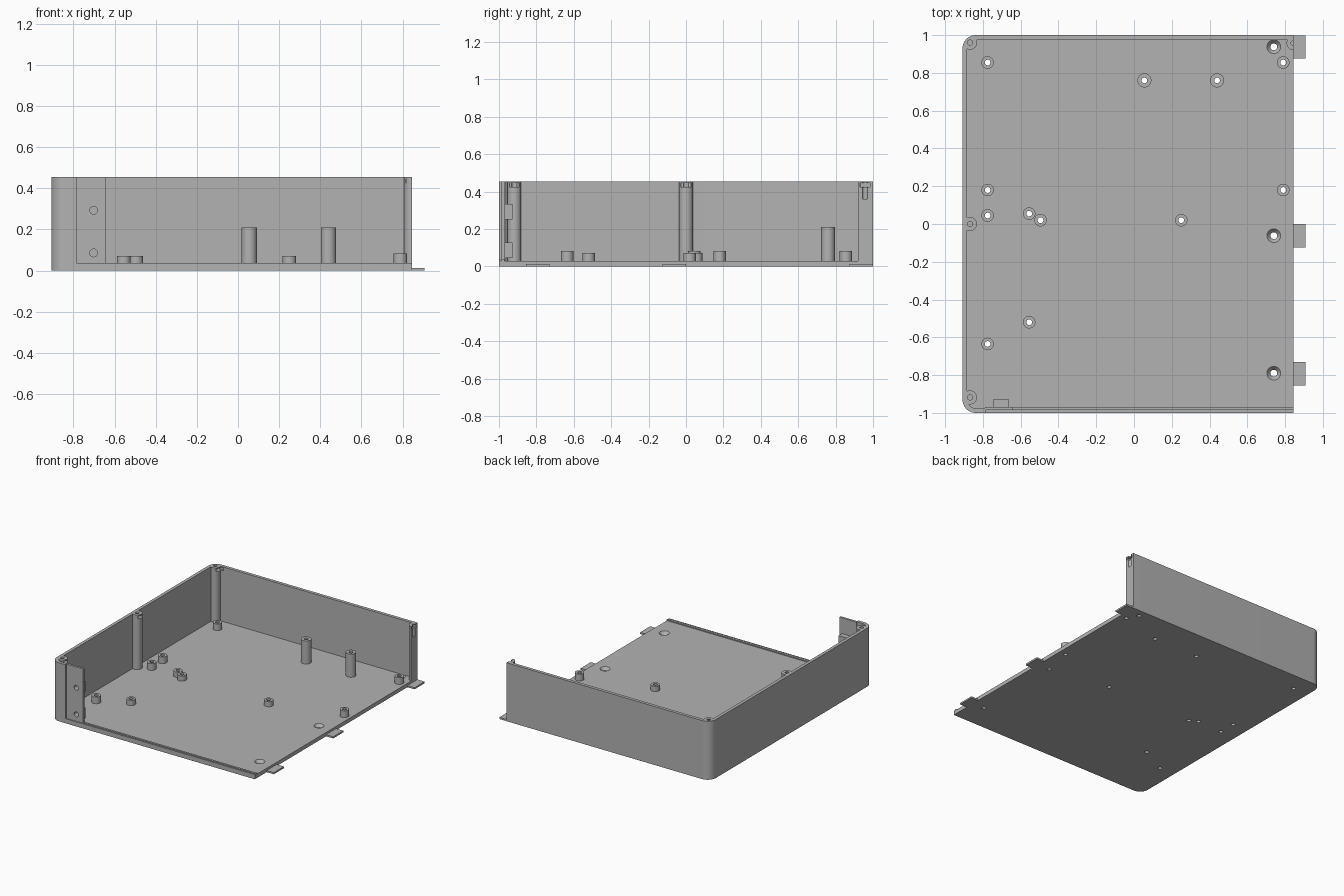
import bpy, bmesh, math
from mathutils import Matrix, Vector

cube = bpy.data.objects.get("Cube")
if cube:
    bpy.data.objects.remove(cube, do_unlink=True)

grey = bpy.data.materials.new("plain_grey")
grey.use_nodes = True
grey.diffuse_color = (0.45, 0.45, 0.45, 1)
grey.node_tree.nodes["Principled BSDF"].inputs["Base Color"].default_value = (0.45, 0.45, 0.45, 1)

LEFT, RIGHT, DEPTH = -0.908, 0.845, 1.0
FLOOR, TOP, WALL, CORNER = 0.03, 0.455, 0.025, 0.07


# --- helpers ---
def finish(name, bm):
    bmesh.ops.recalc_face_normals(bm, faces=bm.faces)
    mesh = bpy.data.meshes.new(name)
    bm.to_mesh(mesh)
    bm.free()
    mesh.materials.append(grey)
    obj = bpy.data.objects.new(name, mesh)
    bpy.context.collection.objects.link(obj)
    return obj


def prism(bm, points, z0, z1):
    face = bm.faces.new([bm.verts.new((x, y, z0)) for x, y in points])
    out = bmesh.ops.extrude_face_region(bm, geom=[face])
    bmesh.ops.translate(bm, vec=(0, 0, z1 - z0),
                        verts=[v for v in out["geom"] if isinstance(v, bmesh.types.BMVert)])


def box(bm, x0, x1, y0, y1, z0, z1):
    prism(bm, [(x0, y0), (x1, y0), (x1, y1), (x0, y1)], z0, z1)


def cylinder(bm, x, y, z0, z1, r0, r1=None, sides=32):
    bmesh.ops.create_cone(bm, cap_ends=True, segments=sides, radius1=r0,
                          radius2=r0 if r1 is None else r1, depth=z1 - z0,
                          matrix=Matrix.Translation((x, y, (z0 + z1) / 2)))


def tube(bm, x, y, z0, z1, outer, inner, sides=32):
    rings = []
    for r, z in ((outer, z0), (outer, z1), (inner, z1), (inner, z0)):
        rings.append([bm.verts.new((x + r * math.cos(a), y + r * math.sin(a), z))
                      for a in (math.tau * i / sides for i in range(sides))])
    for k in range(4):
        a, b = rings[k], rings[(k + 1) % 4]
        for i in range(sides):
            j = (i + 1) % sides
            bm.faces.new((a[i], a[j], b[j], b[i]))


def boolean(obj, bm, operation="DIFFERENCE"):
    cutter = finish("cutter", bm)
    cutter.hide_render = True
    mod = obj.modifiers.new("cut", "BOOLEAN")
    mod.operation, mod.object, mod.solver = operation, cutter, "EXACT"
    bpy.context.view_layer.objects.active = obj
    bpy.ops.object.modifier_apply(modifier=mod.name)
    bpy.data.objects.remove(cutter, do_unlink=True)


def smooth(obj):
    bpy.ops.object.select_all(action="DESELECT")
    obj.select_set(True)
    bpy.context.view_layer.objects.active = obj
    bpy.ops.object.shade_smooth_by_angle(angle=math.radians(30))


def outline(inset, front_end):
    """Path along the back wall, left side and front, with two rounded corners."""
    pts = [(RIGHT, DEPTH - inset)]
    cx, cy, r = LEFT + CORNER, DEPTH - CORNER, CORNER - inset
    for sign, start in ((1, 90), (-1, 180)):
        for i in range(13):
            a = math.radians(start + 7.5 * i)
            pts.append((cx + r * math.cos(a), sign * cy + r * math.sin(a)))
    return pts + [(front_end, -DEPTH + inset)]


# --- floor with through holes and countersinks ---
standoffs = [(-0.775, 0.855, 0.082), (0.79, 0.855, 0.082), (-0.775, 0.18, 0.082),
             (0.79, 0.18, 0.082), (-0.775, 0.045, 0.082), (-0.775, -0.635, 0.082),
             (-0.555, 0.055, 0.071), (-0.495, 0.02, 0.071), (0.25, 0.02, 0.071),
             (-0.555, -0.52, 0.071), (0.055, 0.76, 0.21), (0.44, 0.76, 0.21)]
bm = bmesh.new()
prism(bm, outline(0, RIGHT), 0, FLOOR)
floor = finish("floor", bm)
holes, sinks = bmesh.new(), bmesh.new()
for x, y, top in standoffs:
    cylinder(holes, x, y, -0.05, 0.1, 0.015)
for y in (0.938, -0.062, -0.79):
    cylinder(holes, 0.74, y, -0.05, 0.1, 0.018)
    cylinder(sinks, 0.74, y, 0.008, FLOOR + 0.002, 0.018, 0.038)
boolean(floor, holes)
boolean(floor, sinks)
smooth(floor)

# --- standoffs ---
bm = bmesh.new()
for x, y, top in standoffs:
    tube(bm, x, y, FLOOR, top, 0.037 if top > 0.2 else 0.033, 0.015)
smooth(finish("standoffs", bm))

# --- back, left and short front wall in one band ---
bm = bmesh.new()
prism(bm, outline(0, -0.785) + outline(WALL, -0.785)[::-1], FLOOR, TOP)
walls = finish("walls", bm)

# --- screw posts, trimmed to the wall outline ---
posts_at = [(-0.868, 0.96), (-0.868, 0), (-0.868, -0.918), (RIGHT, 0.957)]
bm = bmesh.new()
for x, y in posts_at:
    cylinder(bm, x, y, FLOOR, TOP, 0.037)
posts = finish("screw_posts", bm)
bm = bmesh.new()
prism(bm, outline(0.005, RIGHT), 0, 1)
boolean(posts, bm, "INTERSECT")
for obj in (walls, posts):
    holes, slots = bmesh.new(), bmesh.new()
    for x, y in posts_at:
        cylinder(holes, x, y, 0.36, 0.6, 0.014)
        box(slots, x - 0.027 if x > 0 else x, x + 0.06, y - 0.026, y + 0.026, 0.425, 0.445)
    boolean(obj, holes)
    boolean(obj, slots)
    smooth(obj)

# --- recessed front plate with two screw blocks ---
bm = bmesh.new()
box(bm, -0.79, -0.643, -0.986, -0.969, FLOOR, TOP)
plate = finish("front_plate", bm)
bm = bmesh.new()
for z0, z1 in ((0.045, 0.127), (0.25, 0.333)):
    box(bm, -0.745, -0.665, -0.969, -0.927, z0, z1)
blocks = finish("screw_blocks", bm)
for obj in (plate, blocks):
    bm = bmesh.new()
    for z in (0.086, 0.293):
        bmesh.ops.create_cone(bm, cap_ends=True, segments=32, radius1=0.019, radius2=0.019,
                              depth=0.1, matrix=Matrix.Translation((-0.702, -0.99, z))
                              @ Matrix.Rotation(math.pi / 2, 4, "X"))
    boolean(obj, bm)
    smooth(obj)

# --- front sill: outer lip and inner lip with a narrow groove ---
bm = bmesh.new()
box(bm, -0.785, RIGHT, -DEPTH, -0.993, FLOOR, 0.036)
box(bm, -0.785, RIGHT, -0.986, -0.97, FLOOR, 0.038)
finish("front_sill", bm)

# --- side tabs ---
bm = bmesh.new()
for y in (0.875, -0.125, -0.855):
    box(bm, RIGHT, 0.907, y, y + 0.124, 0, 0.013)
finish("side_tabs", bm)
